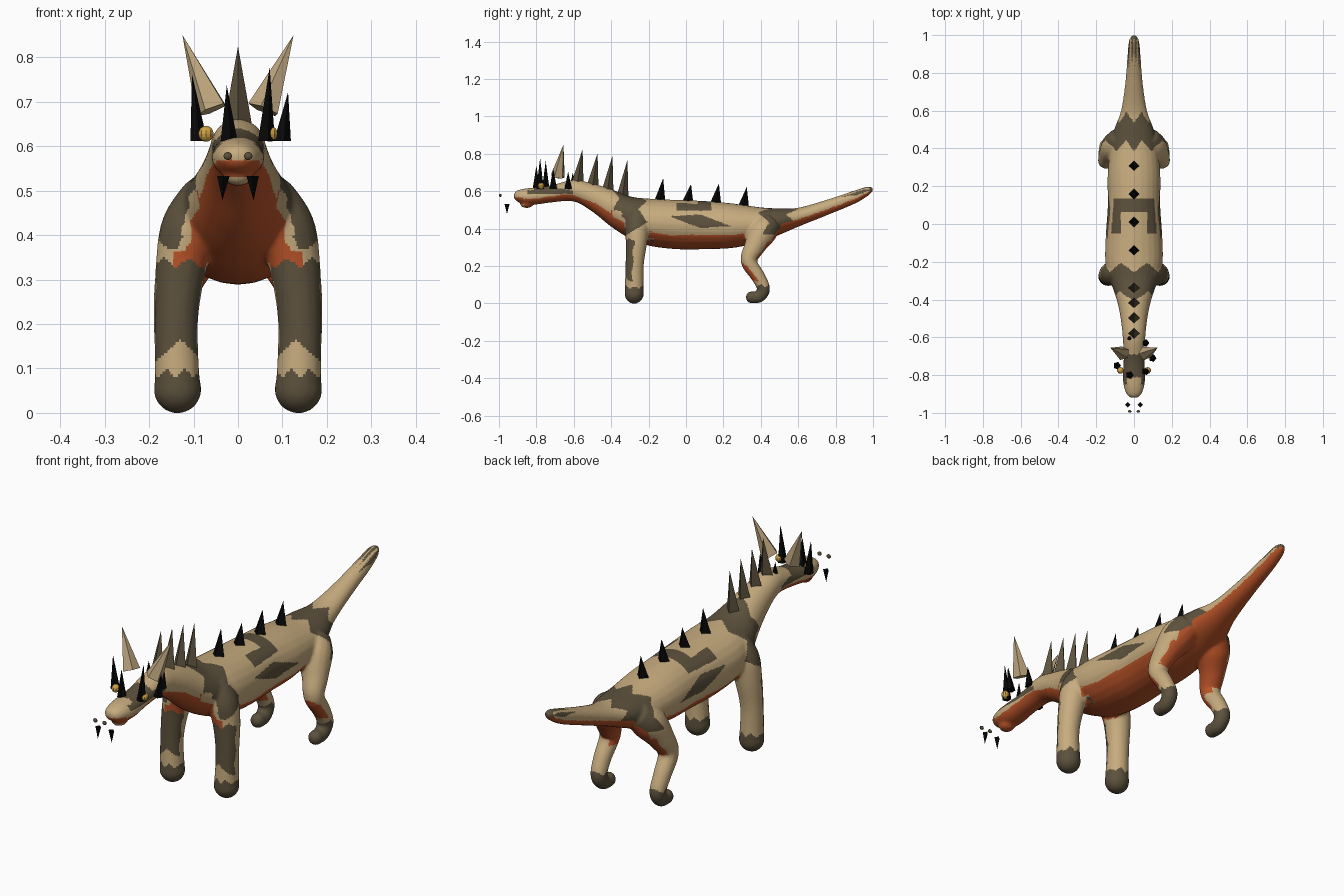
import bpy, bmesh, math
from mathutils import Vector

cube = bpy.data.objects.get("Cube")
if cube:
    bpy.data.objects.remove(cube, do_unlink=True)


def material(name, rgb):
    m = bpy.data.materials.new(name)
    m.use_nodes = True
    m.diffuse_color = (*rgb, 1)
    m.node_tree.nodes["Principled BSDF"].inputs["Base Color"].default_value = (*rgb, 1)
    return m


tan = material("tan_hide", (.57, .41, .21))
brown = material("dark_brown", (.107, .082, .046))
rust = material("rust_belly", (.48, .086, .021))
black = material("black_spike", (.002, .002, .002))
gold = material("gold_eye", (.62, .36, .06))
horn = material("horn_tan", (.51, .38, .21))
TAN, BROWN, RUST = range(3)


def finish(name, bm, *mats):
    bmesh.ops.recalc_face_normals(bm, faces=bm.faces)
    mesh = bpy.data.meshes.new(name)
    bm.to_mesh(mesh)
    bm.free()
    for m in mats:
        mesh.materials.append(m)
    obj = bpy.data.objects.new(name, mesh)
    bpy.context.scene.collection.objects.link(obj)
    return obj


def smooth_path(rows, steps=5):
    """Catmull-Rom curve through rows of numbers."""
    rows = [Vector(r) for r in rows]
    pts = [rows[0]] + rows + [rows[-1]]
    out = []
    for a, b, c, d in zip(pts, pts[1:], pts[2:], pts[3:]):
        for i in range(steps):
            t = i / steps
            out.append(b + (c - a) * t / 2 + (a * 2 - b * 5 + c * 4 - d) * t * t / 2
                       + (b * 3 - a - c * 3 + d) * t ** 3 / 2)
    return out + [rows[-1]]


def loft(bm, rings):
    rings = [[bm.verts.new(p) for p in ring] for ring in rings]
    n = len(rings[0])
    for r, s in zip(rings, rings[1:]):
        for i in range(n):
            j = (i + 1) % n
            bm.faces.new((r[i], r[j], s[j], s[i]))
    bm.faces.new(rings[0])
    bm.faces.new(rings[-1])


def circle(n):
    return [(math.cos(math.tau * i / n), math.sin(math.tau * i / n)) for i in range(n)]


def ball(bm, pos, size, u=16, v=10):
    new = bmesh.ops.create_uvsphere(bm, u_segments=u, v_segments=v, radius=1)["verts"]
    for w in new:
        w.co = Vector(pos) + w.co * Vector(size)


# Trunk, from snout to tail tip: y, centre height, half width, half height
trunk = [
    (-.92, .575, .014, .012), (-.905, .575, .037, .028), (-.86, .572, .054, .043),
    (-.8, .575, .06, .046), (-.72, .586, .055, .046), (-.6, .603, .06, .058),
    (-.5, .566, .071, .076), (-.4, .511, .092, .101), (-.3, .46, .126, .113),
    (-.2, .435, .152, .126), (-.05, .422, .149, .132), (.1, .419, .139, .129),
    (.25, .416, .14, .119), (.4, .421, .126, .093), (.5, .438, .105, .071),
    (.6, .461, .069, .051), (.75, .512, .046, .042), (.9, .568, .034, .036),
    (.97, .599, .027, .026), (1, .61, .01, .01)]
body = bmesh.new()
loft(body, [[(c * r[2], r[0], r[1] + s * r[3]) for c, s in circle(24)]
            for r in smooth_path(trunk)])
ball(body, (0, -.852, .532), (.034, .036, .022))

# Legs: x, y, z, radius
front_leg = [(.07, -.26, .5, .05), (.106, -.262, .42, .066), (.128, -.265, .33, .058),
             (.139, -.275, .2, .049), (.136, -.277, .053, .052)]
hind_leg = [(.07, .46, .43, .06), (.1, .41, .38, .075), (.132, .365, .3, .056),
            (.147, .336, .226, .044), (.15, .385, .145, .038), (.148, .415, .078, .035),
            (.146, .39, .037, .033), (.145, .35, .033, .031)]
for side in (1, -1):
    for leg in (front_leg, hind_leg):
        path = smooth_path(leg)
        rings = []
        for i, p in enumerate(path):
            along = (path[min(i + 1, len(path) - 1)] - path[max(i - 1, 0)]).to_3d().normalized()
            u = along.cross(Vector((1, 0, 0))).normalized()
            w = along.cross(u)
            ring = [p.to_3d() + (u * c + w * s) * p[3] for c, s in circle(16)]
            rings.append([(v.x * side, v.y, v.z) for v in ring])
        loft(body, rings)
        x, y, z, r = leg[-1]
        ball(body, (x * side, y, z), (r * 1.05, r, r * 1.05))

# Blend trunk and legs into one skin
hide = finish("body_skin", body)
remesh = hide.modifiers.new("blend", "REMESH")
remesh.mode = "VOXEL"
remesh.voxel_size = .006
soften = hide.modifiers.new("soften", "SMOOTH")
soften.factor = .5
soften.iterations = 12
graph = bpy.context.evaluated_depsgraph_get()
skin = bpy.data.meshes.new_from_object(hide.evaluated_get(graph))
hide.modifiers.clear()
hide.data = skin
skin.materials.clear()
for m in (tan, brown, rust):
    skin.materials.append(m)
skin.shade_smooth()


def zig(t):
    return abs(t % 1 - .5) * 2


def leg_colour(x, y, z, a, n):
    # front legs: dark fronts and feet, tan backs and ankle patch
    if y < 0:
        if z < .08 + .02 * zig(x * 25):
            return BROWN
        if z < .165 - abs(a - .13) * .9 and n.y < .1:
            return TAN
        return BROWN if n.y < -.33 + .22 * zig(z * 9) else TAN
    # hind legs: dark feet, rust undersides
    if z < .085 + .02 * zig(y * 20):
        return BROWN
    inner = n.x * x / a < -.6 and z > .2
    return RUST if z > .12 and (n.z < (-.22 if z < .24 else -.4) or inner) else TAN


def head_colour(y, z, n):
    # mouth, lip, crown and cheek stripe
    if y < -.865 and z < .53:
        return TAN
    if n.z < -.35 or (y < -.87 and z < .57):
        return RUST
    if -.81 < y < -.69 and n.z > .45:
        return BROWN
    if y > -.85 and .585 < z < .604 + .012 * zig(y * 9):
        return BROWN
    return TAN


def hide_colour(c, n):
    x, y, z = c
    a = abs(x)
    turn = abs(math.atan2(x, z - .43)) / math.pi
    leg_top = .325 + .025 * zig(a * 18)
    if a > .075 and z < leg_top and (abs(y + .27) < .1 or .25 < y < .5):
        return leg_colour(x, y, z, a, n)
    if y < -.6:
        return head_colour(y, z, n)
    # throat and chest, edged in tan
    if y < -.27 and n.y < -.3 and n.z < .1:
        width = .065 + .22 * (.56 - z) + .015 * zig(z * 14) if z > .365 else .145
        if a < width and (y > -.4 or n.z < -.25):
            return RUST
        if a < width + .022:
            return TAN
    # belly and tail underside
    if -.2 < y < .28 and z < .366:
        return RUST
    if a < .14 and n.z < (-.45 if y < .35 else -.25):
        return RUST
    # shoulder and hip bands
    wave = zig(turn * 3) - .5
    if abs(y + .305 + .05 * wave) < .075 and z > .36 + .6 * (y + .33):
        return BROWN
    if abs(y - .49 + .06 * wave) < .075 and z > .37:
        return BROWN
    # saddle and flank patches
    if z > .497 and (.065 if a < .07 else -.05) < y < .135:
        return BROWN
    if abs(z - .44 + .16 * (y - .075)) / .036 + abs(y - .075) / .165 < 1:
        return BROWN
    # tail tip streaks
    if y > .98 or (y > .83 and n.z > .1 and zig(x * 55) < (y - .8) * 4):
        return BROWN
    return TAN


for f in skin.polygons:
    f.material_index = hide_colour(f.center, f.normal)


def spike(name, base, tip, radius, sides, mat, tilt=False):
    bm = bmesh.new()
    base, tip = Vector(base), Vector(tip)
    turn = (tip - base).to_track_quat("Z", "Y")
    ring = []
    for c, s in circle(sides):
        offset = Vector((c, s, 0)) * radius
        ring.append(bm.verts.new(base + (turn @ offset if tilt else offset)))
    top = bm.verts.new(tip)
    for i in range(sides):
        bm.faces.new((ring[i], ring[(i + 1) % sides], top))
    bm.faces.new(ring)
    finish(name, bm, mat)


# Neck and back spines
for i, (z, top) in enumerate([(.645, .825), (.625, .805), (.6, .79), (.57, .768)]):
    y = -.58 + i * .08
    spike(f"neck_spine_{i + 1}", (0, y, z), (0, y + .027, top), .032, 4, brown)
for i, (z, top) in enumerate([(.55, .67), (.545, .638), (.538, .642), (.52, .623)]):
    y = -.14 + i * .149
    spike(f"back_spine_{i + 1}", (0, y, z), (0, y + .018, top), .029, 4, black)

# Crown of head spikes
crown = [(-.09, -.75, .762), (-.022, -.8, .737), (.062, -.78, .778),
         (.098, -.71, .722), (.06, -.63, .705), (-.022, -.605, .7)]
for i, (x, y, top) in enumerate(crown):
    spike(f"crown_spike_{i + 1}", (x, y, .612), (x * 1.15, y, top), .021, 5, black)

# Paired horns, eyes, nostrils and fangs
for label, s in (("left", 1), ("right", -1)):
    spike(label + "_horn", (s * .058, -.685, .682), (s * .125, -.655, .85), .038, 5, horn, True)
    spike(label + "_fang", (s * .033, -.957, .533), (s * .035, -.957, .478), .014, 4, black)
    for part, pos, size, mat in (
            ("_eye", (s * .072, -.775, .628), (.018, .018, .018), gold),
            ("_nostril", (s * .023, -.992, .578), (.01, .007, .009), brown)):
        bm = bmesh.new()
        ball(bm, pos, size, 10, 8)
        finish(label + part, bm, mat)
